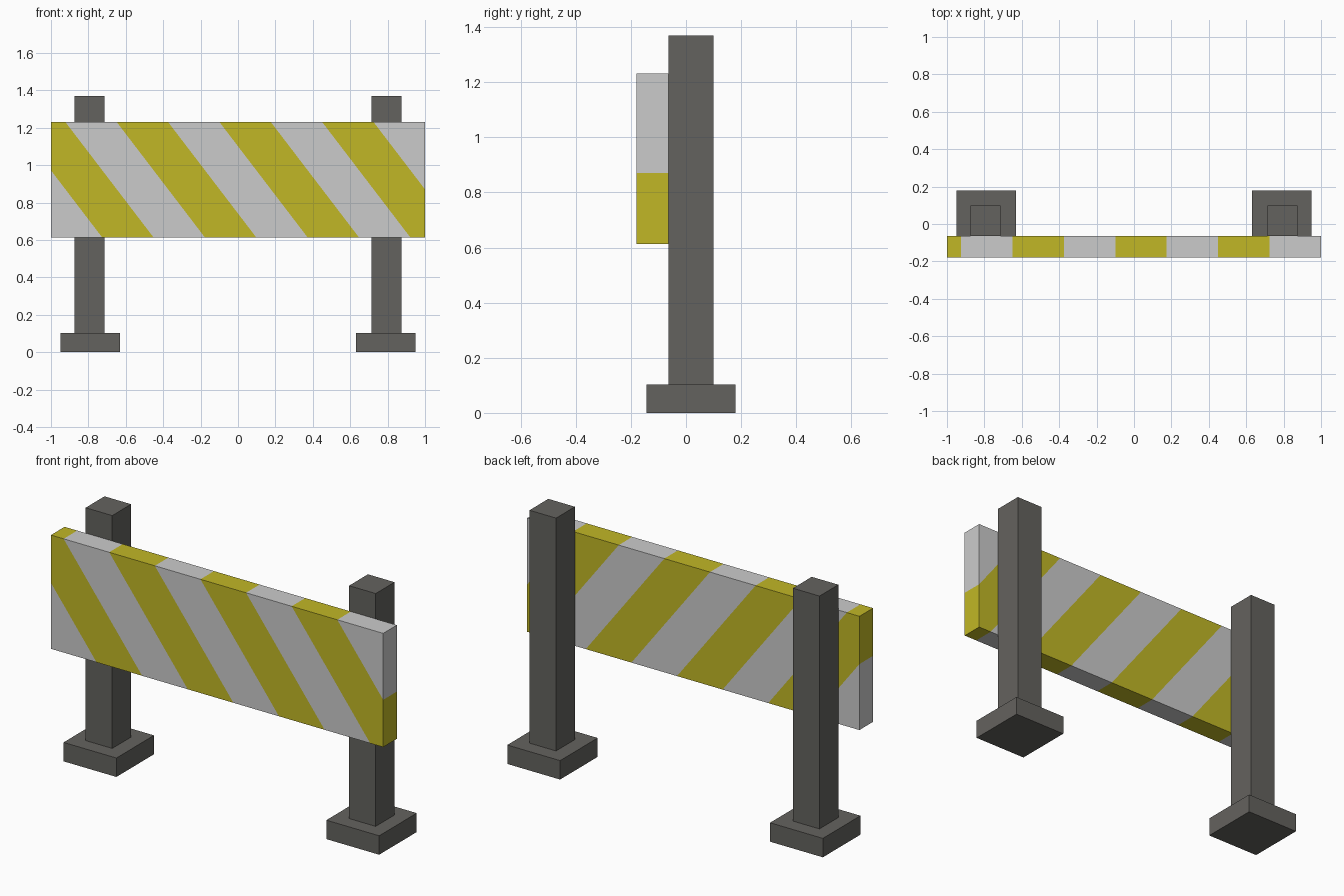
import bpy, bmesh, math
from mathutils import Vector

if "Cube" in bpy.data.objects:
    bpy.data.objects.remove(bpy.data.objects["Cube"])


def material(name, rgb):
    m = bpy.data.materials.new(name)
    m.diffuse_color = (*rgb, 1)
    m.use_nodes = True
    m.node_tree.nodes["Principled BSDF"].inputs["Base Color"].default_value = m.diffuse_color
    return m


dark = material("dark_grey", (0.127, 0.123, 0.113))
pale = material("pale_grey", (0.8, 0.8, 0.8))
yellow = material("yellow", (0.535, 0.477, 0.019))


def box(name, lo, hi, mat):
    lo, hi = Vector(lo), Vector(hi)
    bpy.ops.mesh.primitive_cube_add(size=1, location=(0, 0, 0))
    ob = bpy.context.object
    ob.name = name
    for v in ob.data.vertices:
        v.co = (lo + hi) / 2 + v.co * (hi - lo)
    ob.data.materials.append(mat)
    return ob


# Feet and posts, one on each side
for name, lo, hi in (
    ("feet", (0.632, -0.143, 0), (0.95, 0.18, 0.103)),
    ("posts", (0.713, -0.063, 0.103), (0.873, 0.099, 1.37)),
):
    part = box(name, lo, hi, dark)
    part.modifiers.new("both_sides", 'MIRROR').use_mirror_merge = False

# Board, cut by slanted planes into stripes
TOP, BOTTOM = 1.232, 0.613
START, WIDTH = -0.924, 0.2746
SLOPE = 0.473 / (TOP - BOTTOM)
board = box("striped_board", (-1, -0.18, BOTTOM), (1, -0.063, TOP), pale)
board.data.materials.append(yellow)
bm = bmesh.new()
bm.from_mesh(board.data)
for i in range(-1, 7):
    bmesh.ops.bisect_plane(
        bm, geom=bm.verts[:] + bm.edges[:] + bm.faces[:], dist=1e-5,
        plane_co=(START + i * WIDTH, 0, TOP), plane_no=Vector((1, 0, SLOPE)).normalized())

# Alternate stripe colours
for f in bm.faces:
    c = f.calc_center_median()
    stripe = math.floor((c.x + SLOPE * (c.z - TOP) - START) / WIDTH)
    f.material_index = stripe % 2
bm.to_mesh(board.data)
bm.free()
